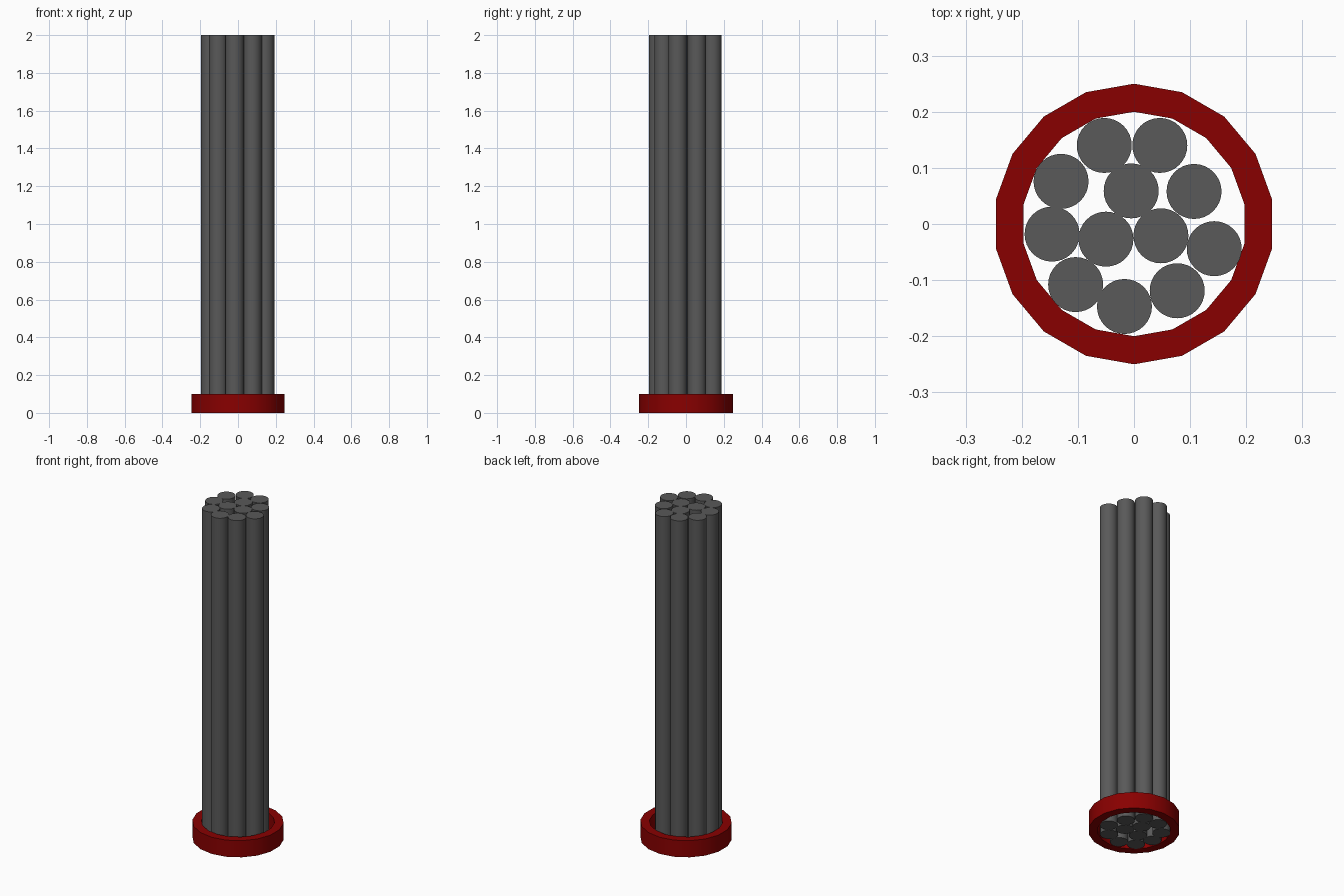
import bpy, bmesh, math

if "Cube" in bpy.data.objects:
    bpy.data.objects.remove(bpy.data.objects["Cube"])


def material(name, rgb):
    m = bpy.data.materials.new(name)
    m.diffuse_color = (*rgb, 1)
    m.use_nodes = True
    m.node_tree.nodes["Principled BSDF"].inputs["Base Color"].default_value = m.diffuse_color
    return m


RED = material("ring_red", (0.25, 0.0, 0.0))
DARK = material("rod_dark_grey", (0.1, 0.1, 0.1))


def finish(name, bm, mat):
    bmesh.ops.recalc_face_normals(bm, faces=bm.faces)
    me = bpy.data.meshes.new(name)
    bm.to_mesh(me)
    bm.free()
    ob = bpy.data.objects.new(name, me)
    bpy.context.collection.objects.link(ob)
    me.materials.append(mat)
    bpy.ops.object.select_all(action='DESELECT')
    ob.select_set(True)
    bpy.context.view_layer.objects.active = ob
    bpy.ops.object.shade_smooth_by_angle(angle=math.radians(30))
    return ob


# Base ring: 18-sided square-section collar
N = 18
profile = [(0.25, 0), (0.25, 0.1), (0.2, 0.1), (0.2, 0)]
bm = bmesh.new()
loops = []
for i in range(N):
    a = math.pi / 2 + 2 * math.pi * i / N
    loops.append([bm.verts.new((r * math.cos(a), r * math.sin(a), z)) for r, z in profile])
for i in range(N):
    p, q = loops[i], loops[(i + 1) % N]
    for j in range(4):
        k = (j + 1) % 4
        bm.faces.new((p[j], q[j], q[k], p[k]))
finish("base_ring", bm, RED)

# Bundle of upright rods
R, H = 0.049, 2.0
centres = [(-0.053, 0.140), (0.046, 0.140), (-0.130, 0.076), (-0.005, 0.059),
           (0.107, 0.058), (-0.146, -0.018), (-0.050, -0.027), (0.048, -0.021),
           (0.143, -0.044), (-0.104, -0.108), (-0.017, -0.147), (0.077, -0.119)]
for n, (x, y) in enumerate(centres, 1):
    bm = bmesh.new()
    bmesh.ops.create_cone(bm, cap_ends=True, segments=32, radius1=R, radius2=R, depth=H)
    bmesh.ops.translate(bm, verts=bm.verts, vec=(0, 0, H / 2))
    finish(f"rod_{n:02d}", bm, DARK).location = (x, y, 0)
